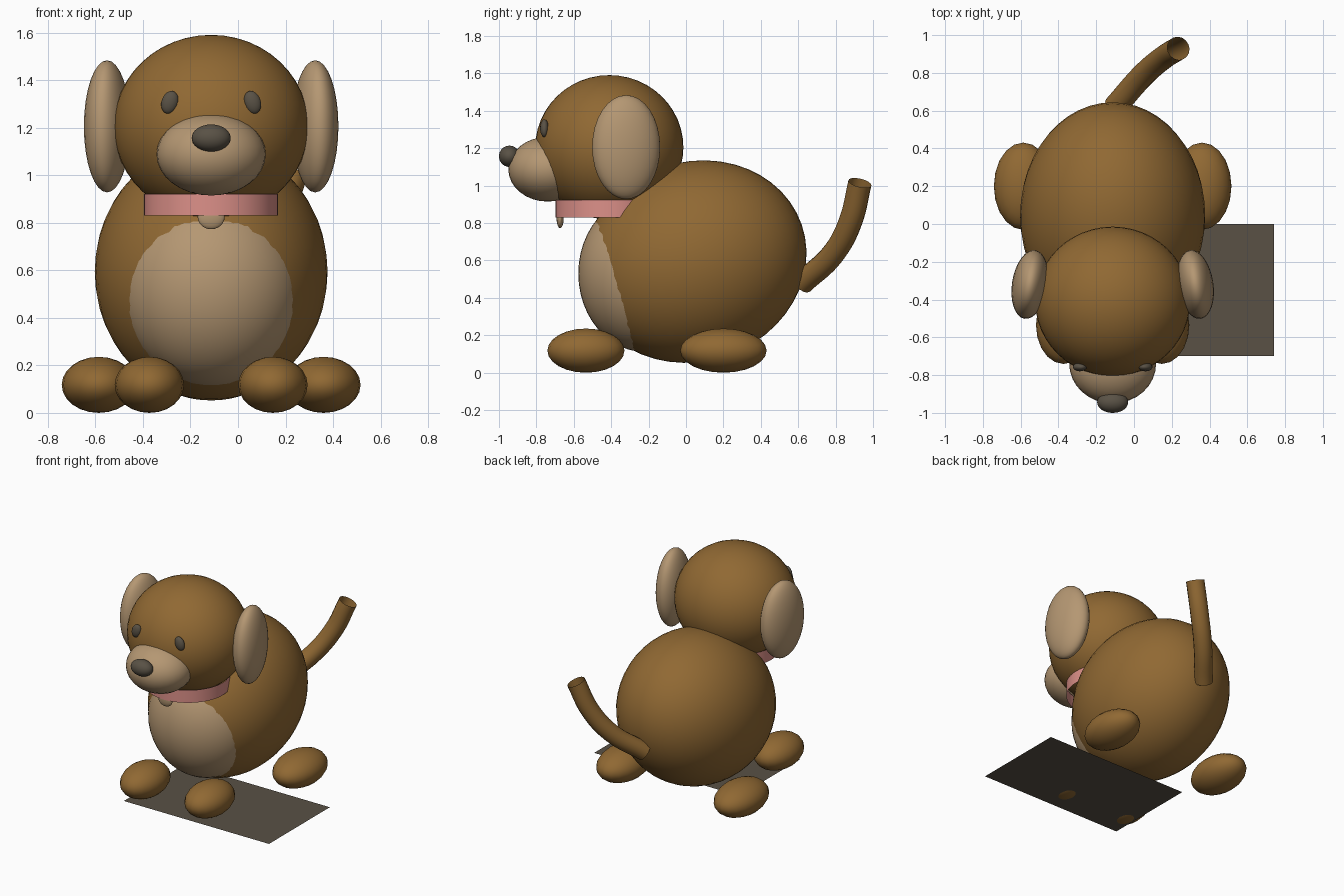
import bpy
import math

if "Cube" in bpy.data.objects:
    bpy.data.objects.remove(bpy.data.objects["Cube"])

CX = -0.113  # the dog's plane of symmetry


def material(name, rgb):
    m = bpy.data.materials.new(name)
    m.diffuse_color = (*rgb, 1.0)
    m.use_nodes = True
    m.node_tree.nodes["Principled BSDF"].inputs["Base Color"].default_value = m.diffuse_color
    return m


BROWN = material("brown_fur", (0.28, 0.14, 0.033))
TAN = material("tan_fur", (0.46, 0.31, 0.17))
DARK = material("dark_grey", (0.10, 0.083, 0.06))
PINK = material("pink_collar", (0.72, 0.28, 0.25))


def finish(ob, name, mat):
    ob.name = name
    ob.data.materials.clear()
    ob.data.materials.append(mat)
    return ob


def ellipsoid(name, loc, radii, mat, rot=(0, 0, 0), segs=32, rings=16):
    bpy.ops.mesh.primitive_uv_sphere_add(segments=segs, ring_count=rings, location=loc,
                                         rotation=[math.radians(a) for a in rot])
    ob = bpy.context.object
    ob.scale = radii
    bpy.ops.object.shade_smooth()
    return finish(ob, name, mat)


# torso and belly patch
ellipsoid("body", (CX, 0.045, 0.594), (0.49, 0.607, 0.533), BROWN, (19, 0, 0), 48, 24)
ellipsoid("belly", (CX, -0.216, 0.53), (0.385, 0.36, 0.42), TAN, segs=48, rings=24)

# head, muzzle and nose
ellipsoid("head", (CX, -0.41, 1.205), (0.41, 0.396, 0.386), BROWN, segs=48, rings=24)
ellipsoid("muzzle", (CX, -0.74, 1.088), (0.23, 0.21, 0.173), TAN)
ellipsoid("nose", (CX, -0.944, 1.157), (0.082, 0.056, 0.057), DARK)

# mirrored pairs: eyes, ears and paws
for side, label in ((-1, "left"), (1, "right")):
    ellipsoid(label + "_eye", (CX + side * 0.174, -0.757, 1.307), (0.035, 0.023, 0.049),
              DARK, (0, -side * 18, 0), 24, 12)
    ellipsoid(label + "_ear", (CX + side * 0.438, -0.32, 1.206), (0.095, 0.184, 0.278),
              TAN, (0, 0, side * 9))
    ellipsoid(label + "_front_paw", (CX + side * 0.26, -0.535, 0.118), (0.146, 0.206, 0.118),
              BROWN, segs=20, rings=12)
    ellipsoid(label + "_rear_paw", (CX + side * 0.473, 0.20, 0.118), (0.156, 0.231, 0.118),
              BROWN, segs=20, rings=12)

# collar band and its tag
bpy.ops.mesh.primitive_cylinder_add(vertices=48, radius=0.282, depth=0.092,
                                    end_fill_type='NOTHING', location=(CX, -0.415, 0.876))
bpy.ops.object.shade_smooth()
finish(bpy.context.object, "collar", PINK)
ellipsoid("collar_tag", (CX, -0.673, 0.825), (0.057, 0.019, 0.052), TAN, segs=24, rings=12)

# open tube tail swept along a curve
curve = bpy.data.curves.new("tail_path", 'CURVE')
curve.dimensions = '3D'
curve.bevel_depth = 0.063
curve.bevel_resolution = 6
curve.resolution_u = 8
path = [(-0.10, 0.62, 0.48), (0.05, 0.79, 0.64), (0.155, 0.88, 0.81), (0.235, 0.93, 1.015)]
spline = curve.splines.new('BEZIER')
spline.bezier_points.add(len(path) - 1)
for bp, co in zip(spline.bezier_points, path):
    bp.co = co
    bp.handle_left_type = bp.handle_right_type = 'AUTO'
tail = bpy.data.objects.new("tail", curve)
bpy.context.collection.objects.link(tail)
bpy.ops.object.select_all(action='DESELECT')
tail.select_set(True)
bpy.context.view_layer.objects.active = tail
bpy.ops.object.convert(target='MESH')
bpy.ops.object.shade_smooth()
finish(bpy.context.object, "tail", BROWN)

# thin ground mat under the front paws
bpy.ops.mesh.primitive_plane_add(size=1, location=(0.155, -0.35, 0.008))
mat_ob = finish(bpy.context.object, "floor_mat", DARK)
mat_ob.scale = (1.17, 0.70, 1)
